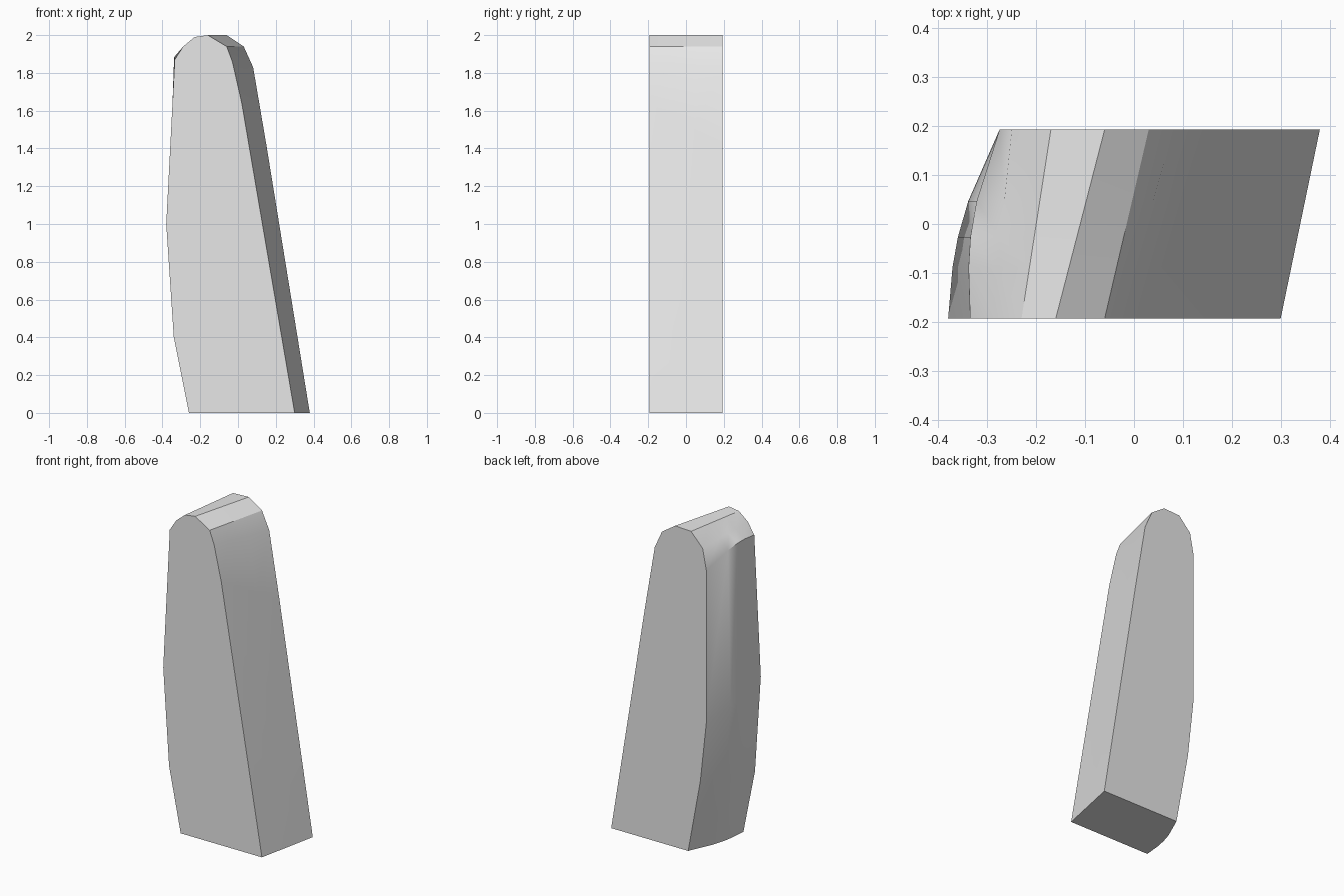
import bpy, bmesh
from math import radians, sin, pi
from mathutils import Vector

cube = bpy.data.objects.get("Cube")
if cube:
    bpy.data.objects.remove(cube, do_unlink=True)

# Single stone grey
grey = bpy.data.materials.new("stone_grey")
grey.use_nodes = True
color = (0.8, 0.8, 0.8, 1)
grey.diffuse_color = color
grey.node_tree.nodes["Principled BSDF"].inputs["Base Color"].default_value = color

# Matching end profiles (x, z), from the right foot over the top to the left foot
FRONT = [(.30, 0), (.02, 1.64), (-.03, 1.86), (-.06, 1.94), (-.16, 2), (-.23, 1.99),
         (-.29, 1.94), (-.335, 1.87), (-.38, 1), (-.34, .4), (-.26, 0)]
BACK = [(.38, 0), (.15, 1.42), (.08, 1.83), (.03, 1.94), (-.06, 2), (-.17, 1.995),
        (-.25, 1.91), (-.275, 1.78), (-.275, .83), (-.234, .457), (-.15, 0)]
HALF_DEPTH = 0.193
SHOULDER = 7          # first point of the bulging flank
STEPS = (0, .27, .43, .62, 1)


def section(bm, t):
    """Blend the two end profiles, swelling the curved flank in between."""
    ring = []
    swell = sin(pi * t)
    for i, (f, b) in enumerate(zip(FRONT, BACK)):
        p = Vector(f).lerp(Vector(b), t)
        if i >= SHOULDER:
            p.x -= .026 * swell
        if i == SHOULDER:
            p.y += .05 * swell
        ring.append(bm.verts.new((p.x, HALF_DEPTH * (2 * t - 1), p.y)))
    return ring


# Upright slab lofted from front to back
bm = bmesh.new()
rings = [section(bm, t) for t in STEPS]
count = len(FRONT)
for a, b in zip(rings, rings[1:]):
    for i in range(count - 1):
        bm.faces.new((a[i], a[i + 1], b[i + 1], b[i]))

# Flat front, back and base
bm.faces.new(rings[0])
bm.faces.new(rings[-1])
bm.faces.new([r[0] for r in rings] + [r[-1] for r in reversed(rings)])
bmesh.ops.recalc_face_normals(bm, faces=bm.faces)

mesh = bpy.data.meshes.new("upright_slab")
bm.to_mesh(mesh)
bm.free()
mesh.materials.append(grey)
slab = bpy.data.objects.new("upright_slab", mesh)
bpy.context.collection.objects.link(slab)

# Smooth flanks with crisp rims
bpy.ops.object.select_all(action='DESELECT')
slab.select_set(True)
bpy.context.view_layer.objects.active = slab
bpy.ops.object.shade_smooth_by_angle(angle=radians(30))
